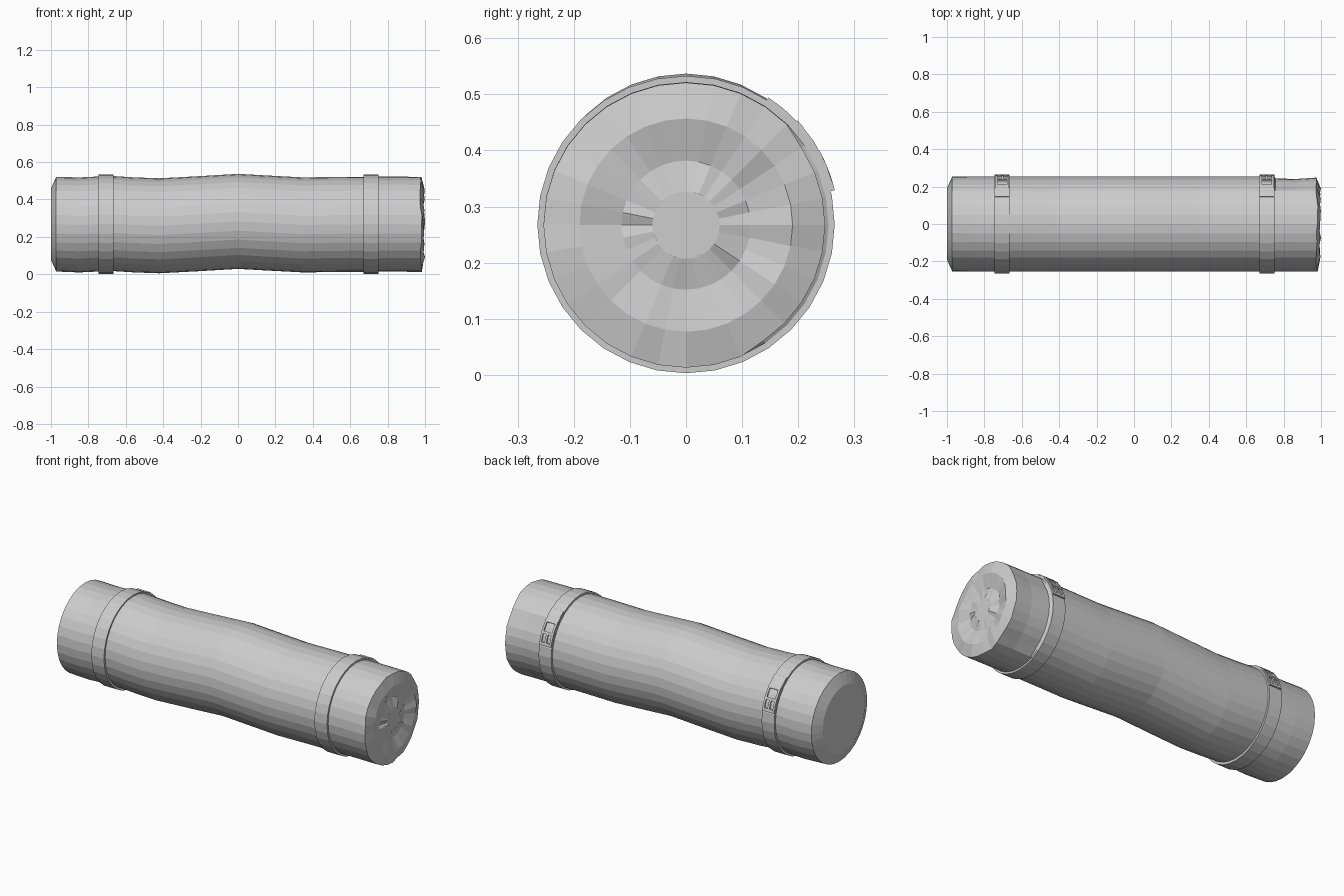
import bpy, bmesh, math, random

if "Cube" in bpy.data.objects:
    bpy.data.objects.remove(bpy.data.objects["Cube"])
random.seed(4)
N = 32
CZ = 0.268


def new_object(name, bm):
    bmesh.ops.recalc_face_normals(bm, faces=bm.faces)
    me = bpy.data.meshes.new(name)
    bm.to_mesh(me)
    bm.free()
    ob = bpy.data.objects.new(name, me)
    bpy.context.collection.objects.link(ob)
    return ob


def bridge(bm, a, b):
    n = len(a)
    for i in range(n):
        j = (i + 1) % n
        bm.faces.new((a[i], a[j], b[j], b[i]))


# Rolled body: rings of (x, radius, centre height, dent on the loose flap side)
rings = [(-1, .19, .268, 0), (-.972, .253, .268, 0), (-.85, .254, .264, 0),
         (-.68, .254, .272, 0), (-.55, .254, .264, 0), (-.42, .254, .2595, 0),
         (-.22, .254, .27, 0), (0, .254, .283, 0), (.18, .254, .273, 0),
         (.35, .254, .264, 0), (.55, .254, .267, 0), (.75, .254, .268, 0),
         (.757, .254, .268, .011), (.87, .254, .268, .013), (.978, .254, .267, .006)]
# Rolled layers visible on the right end
end_rings = [(.994, .19, .267, 0), (.978, .115, .267, 0), (.99, .06, .267, 0)]

bm = bmesh.new()
prev = None
for k, (x, r, cz, dent) in enumerate(rings + end_rings):
    loop = []
    for i in range(N):
        a = 2 * math.pi * i / N
        deg = math.degrees(a)
        rr = r - (dent if deg < 42 or deg > 300 else 0)
        jitter = random.uniform(-.006, .006) if k >= len(rings) - 1 else 0
        loop.append(bm.verts.new((x + jitter, rr * math.cos(a), cz + rr * math.sin(a))))
    if prev:
        bridge(bm, prev, loop)
    else:
        bm.faces.new(loop)
    prev = loop
bm.faces.new(prev)
new_object("bedroll_body", bm)


def arc_slab(name, x0, x1, a0, a1, r0, r1, steps, closed=False):
    """Curved rectangular bar wrapped around the roll."""
    bm = bmesh.new()
    secs = []
    for i in range(steps if closed else steps + 1):
        a = math.radians(a0 + (a1 - a0) * i / steps)
        secs.append([bm.verts.new((x, r * math.cos(a), CZ + r * math.sin(a)))
                     for x, r in ((x0, r0), (x1, r0), (x1, r1), (x0, r1))])
    for s, t in zip(secs, secs[1:]):
        bridge(bm, s, t)
    if closed:
        bridge(bm, secs[-1], secs[0])
    else:
        bm.faces.new(secs[0])
        bm.faces.new(secs[-1])
    return new_object(name, bm)


# Straps with buckle frame, centre bar, prong and loose tail
for side, c in (("left", -.705), ("right", .71)):
    arc_slab(side + "_strap", c - .04, c + .04, 0, 360, .248, .265, N, True)
    w = .038
    arc_slab(side + "_strap_tail", c - w, c + w, 43, 57, .26, .270, 2)
    for nm, x0, x1, a0, a1 in (("side_a", -w, -w + .012, 13, 43),
                               ("side_b", w - .012, w, 13, 43),
                               ("end_low", -w, w, 13, 16.5),
                               ("end_high", -w, w, 39.5, 43),
                               ("bar", -w, w, 26, 29),
                               ("prong", -.006, .006, 14, 28)):
        arc_slab(f"{side}_buckle_{nm}", c + x0, c + x1, a0, a1, .26, .272, 3)
